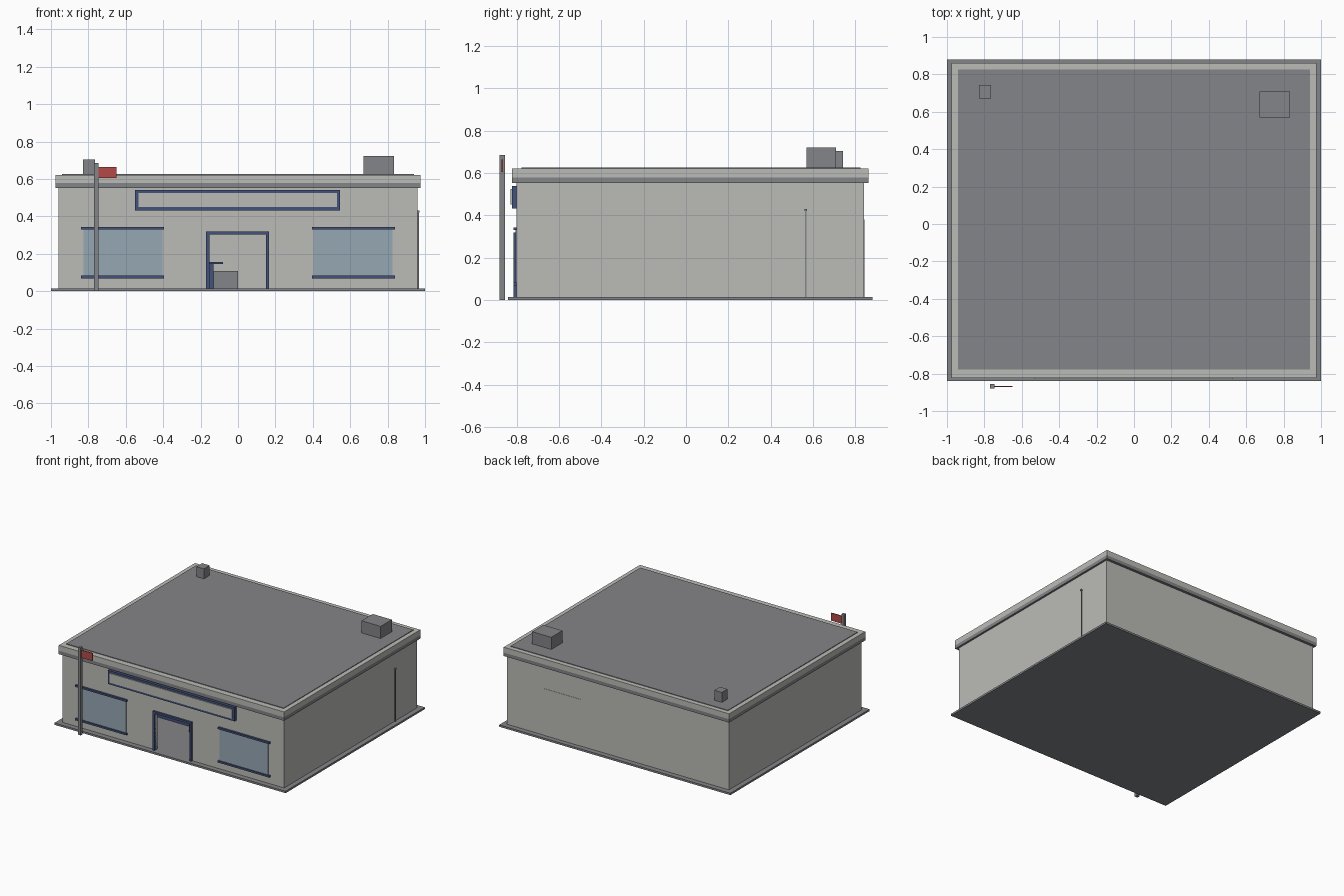
import bpy, bmesh
from mathutils import Vector

if "Cube" in bpy.data.objects:
    bpy.data.objects.remove(bpy.data.objects["Cube"])


def material(name, r, g, b):
    lin = lambda c: ((c / 255 + 0.055) / 1.055) ** 2.4
    m = bpy.data.materials.new(name)
    m.diffuse_color = (lin(r), lin(g), lin(b), 1)
    m.use_nodes = True
    m.node_tree.nodes["Principled BSDF"].inputs["Base Color"].default_value = m.diffuse_color
    return m


WALL = material("pale_plaster", 187, 187, 183)
GREY = material("mid_grey", 132, 133, 136)
NAVY = material("navy_trim", 68, 82, 122)
GLASS = material("window_glass", 150, 167, 180)
RED = material("flag_red", 178, 74, 72)


def box(name, x, y, z, mat):
    """Box from (min, max) ranges along each axis."""
    bm = bmesh.new()
    bmesh.ops.create_cube(bm, size=1)
    for v in bm.verts:
        v.co = Vector([r[0] if c < 0 else r[1] for c, r in zip(v.co, (x, y, z))])
    me = bpy.data.meshes.new(name)
    bm.to_mesh(me)
    bm.free()
    me.materials.append(mat)
    ob = bpy.data.objects.new(name, me)
    bpy.context.collection.objects.link(ob)
    return ob


def cut(target, cutter):
    """Subtract a cutter and remove it."""
    cutter.hide_render = True
    mod = target.modifiers.new("cut", 'BOOLEAN')
    mod.operation, mod.solver, mod.object = 'DIFFERENCE', 'EXACT', cutter
    bpy.context.view_layer.objects.active = target
    bpy.ops.object.modifier_apply(modifier=mod.name)
    bpy.data.objects.remove(cutter)


# ground slab and hollow walls with an open doorway
box("base_slab", (-1, 1), (-0.84, 0.88), (0, 0.015), GREY)
walls = box("walls", (-0.96, 0.96), (-0.80, 0.84), (0.015, 0.553), WALL)
cut(walls, box("room_cutter", (-0.94, 0.94), (-0.78, 0.82), (-0.1, 0.7), WALL))
cut(walls, box("door_cutter", (-0.152, 0.15), (-0.9, -0.7), (-0.1, 0.305), WALL))

# cornice bands and roof
box("cornice_lower", (-0.975, 0.975), (-0.823, 0.861), (0.553, 0.58), GREY)
box("cornice_upper", (-0.975, 0.975), (-0.823, 0.861), (0.58, 0.622), WALL)
box("roof_sheet", (-0.94, 0.94), (-0.778, 0.825), (0.62, 0.627), GREY)
box("roof_unit", (0.67, 0.835), (0.57, 0.708), (0.625, 0.722), GREY)
box("roof_vent", (-0.83, -0.765), (0.672, 0.742), (0.625, 0.705), GREY)

# door frame
box("door_jamb_left", (-0.17, -0.152), (-0.815, -0.78), (0.015, 0.32), NAVY)
box("door_jamb_right", (0.15, 0.166), (-0.815, -0.78), (0.015, 0.32), NAVY)
box("door_lintel", (-0.152, 0.15), (-0.815, -0.78), (0.304, 0.32), NAVY)

# sign board with blank panel
box("sign_frame", (-0.55, 0.546), (-0.822, -0.80), (0.433, 0.54), NAVY)
box("sign_panel", (-0.532, 0.528), (-0.829, -0.822), (0.451, 0.524), WALL)

# shop windows with head and sill bars
for side, s in (("left", -1), ("right", 1)):
    span = lambda a, b: tuple(sorted((s * a, s * b)))
    box(f"window_glass_{side}", span(0.405, 0.825), (-0.806, -0.80), (0.08, 0.332), GLASS)
    for part, z in (("sill", 0.076), ("head", 0.337)):
        box(f"window_{part}_{side}", span(0.395, 0.84), (-0.815, -0.80), (z - 0.007, z + 0.007), NAVY)

# flush service door at the back
box("back_door", (0.32, 0.65), (0.84, 0.842), (0.015, 0.38), WALL)

# flagpole
box("flag_pole", (-0.77, -0.745), (-0.88, -0.856), (0, 0.685), GREY)
box("flag", (-0.745, -0.65), (-0.872, -0.865), (0.605, 0.665), RED)

# side pipe
box("side_pipe", (0.96, 0.967), (0.562, 0.569), (0.015, 0.42), GREY)
box("side_pipe_cap", (0.96, 0.971), (0.56, 0.571), (0.42, 0.431), GREY)

# counter and crate seen through the doorway
box("counter", (-0.78, -0.13), (-0.34, -0.28), (0.015, 0.145), NAVY)
box("counter_top", (-0.80, -0.08), (-0.35, -0.27), (0.145, 0.157), NAVY)
box("crate", (-0.13, 0.0), (-0.42, -0.28), (0.015, 0.107), GREY)
